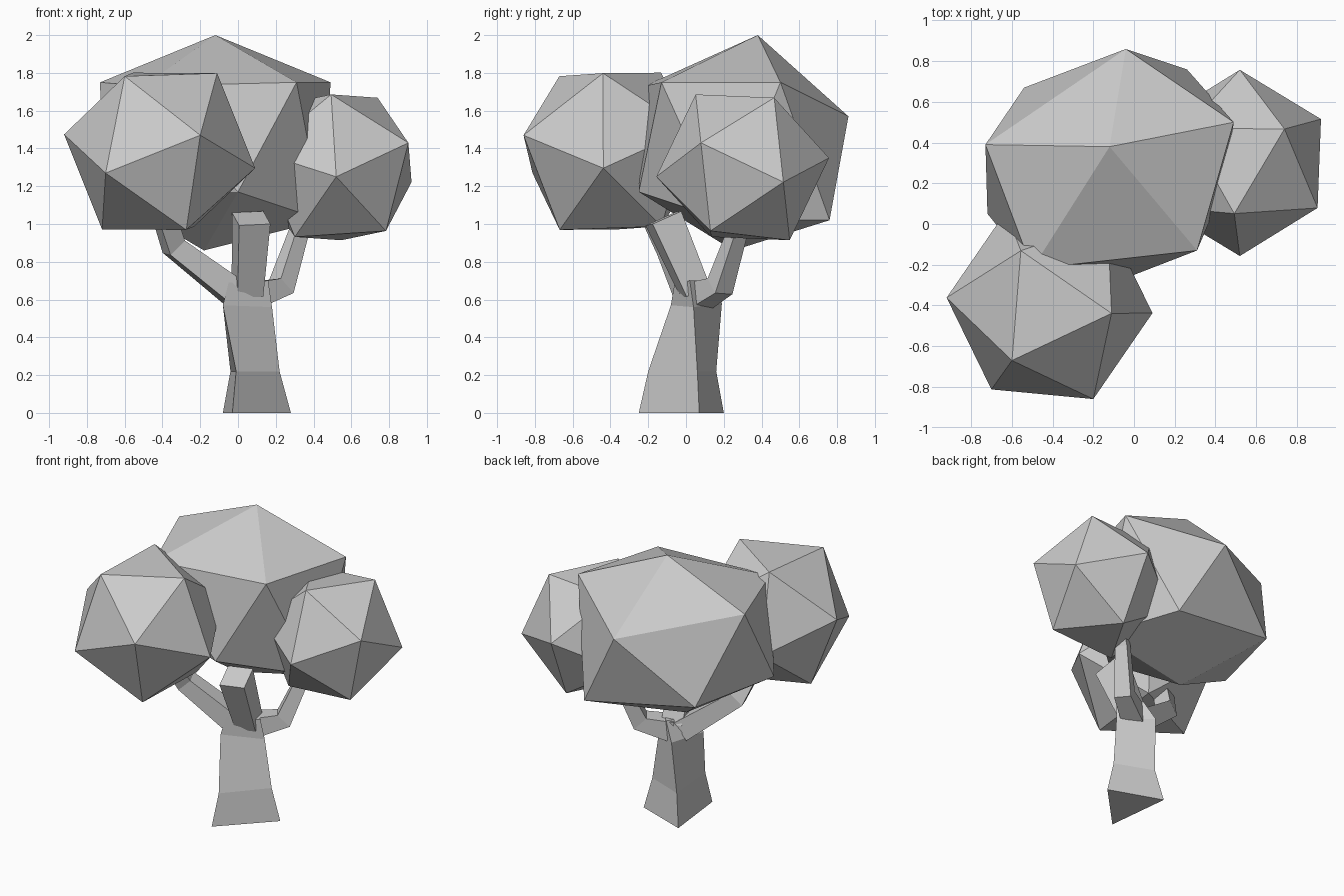
import bpy, bmesh
from mathutils import Matrix, Vector

cube = bpy.data.objects.get("Cube")
if cube:
    bpy.data.objects.remove(cube, do_unlink=True)

grey = bpy.data.materials.new("plain grey")
grey.use_nodes = True
grey.diffuse_color = (0.6, 0.6, 0.6, 1)
grey.node_tree.nodes["Principled BSDF"].inputs["Base Color"].default_value = (0.6, 0.6, 0.6, 1)


def finish(name, bm):
    bmesh.ops.recalc_face_normals(bm, faces=bm.faces[:])
    mesh = bpy.data.meshes.new(name)
    bm.to_mesh(mesh)
    bm.free()
    mesh.materials.append(grey)
    obj = bpy.data.objects.new(name, mesh)
    bpy.context.collection.objects.link(obj)
    return obj


def leaf_ball(name, centre, radius, axis, neighbour):
    """Icosahedron with one corner along axis and the next one towards neighbour."""
    z = Vector(axis).normalized()
    x = Vector(neighbour)
    x = (x - z * x.dot(z)).normalized()
    turn = Matrix((x, z.cross(x), z)).transposed().to_4x4()
    bm = bmesh.new()
    bmesh.ops.create_icosphere(bm, subdivisions=1, radius=radius,
                               matrix=Matrix.Translation(centre) @ turn)
    return finish(name, bm)


def loft(name, sections):
    """Skin matching rings of corners and cap both ends."""
    bm = bmesh.new()
    rings = [[bm.verts.new(p) for p in ring] for ring in sections]
    for low, high in zip(rings, rings[1:]):
        for i in range(len(low)):
            j = (i + 1) % len(low)
            bm.faces.new((low[i], low[j], high[j], high[i]))
    bm.faces.new(rings[0])
    bm.faces.new(rings[-1])
    return finish(name, bm)


def branch(name, path, radii, side):
    """Four-sided limb along a path."""
    pts = [Vector(p) for p in path]
    sections = []
    for i, (p, r) in enumerate(zip(pts, radii)):
        along = (pts[min(i + 1, len(pts) - 1)] - pts[max(i - 1, 0)]).normalized()
        u = Vector(side)
        u = (u - along * u.dot(along)).normalized()
        v = along.cross(u)
        sections.append([p + (u * a + v * b) * r for a, b in
                         ((1, 1), (-1, 1), (-1, -1), (1, -1))])
    return loft(name, sections)


# Three-sided trunk, pinched above the foot
loft("trunk", [
    [(-0.03, -0.25, 0), (0.28, 0.07, 0), (-0.08, 0.20, 0)],
    [(-0.01, -0.20, 0.22), (0.22, 0.06, 0.22), (-0.04, 0.16, 0.22)],
    [(-0.08, -0.08, 0.57), (0.18, 0.04, 0.56), (-0.02, 0.19, 0.58)],
    [(-0.05, -0.06, 0.69), (0.16, 0.02, 0.70), (0.05, 0.15, 0.70)],
])

# Limbs
branch("right_branch", [(0.0, 0.03, 0.62), (-0.34, -0.09, 0.88), (-0.41, -0.2, 1.1)],
       (0.07, 0.055, 0.05), (0.3, -1, 0))
branch("left_branch", [(0.06, 0.07, 0.62), (0.23, 0.18, 0.67), (0.32, 0.27, 0.95),
                       (0.38, 0.3, 1.08)],
       (0.07, 0.055, 0.04, 0.04), (-0.6, 1, 0))
branch("front_stub", [(0.05, 0.05, 0.64), (0.07, -0.12, 1.03)], (0.07, 0.085), (1, 0.25, 0))

# Side leaf balls
leaf_ball("right_leaves", (-0.415, -0.40, 1.385), 0.515,
          (0.215, -0.46, 0.085), (-0.285, -0.41, -0.115))
leaf_ball("left_leaves", (0.52, 0.30, 1.30), 0.46,
          (0, -0.46, -0.05), (0.38, -0.21, 0.13))

# Broad, flattened crown: top, upper ring, lower ring, bottom
bm = bmesh.new()
for corner in [
    (-0.12, 0.38, 2.0),
    (-0.73, 0.39, 1.75), (-0.04, 0.86, 1.57), (0.49, 0.50, 1.75),
    (0.31, -0.13, 1.75), (-0.50, -0.22, 1.73),
    (-0.54, 0.67, 1.15), (0.26, 0.76, 1.02), (0.45, 0.20, 1.02),
    (0.0, -0.25, 1.17), (-0.72, 0.05, 1.18),
    (-0.18, 0.25, 0.86),
]:
    bm.verts.new(corner)
bmesh.ops.convex_hull(bm, input=bm.verts[:])
finish("crown_leaves", bm)
